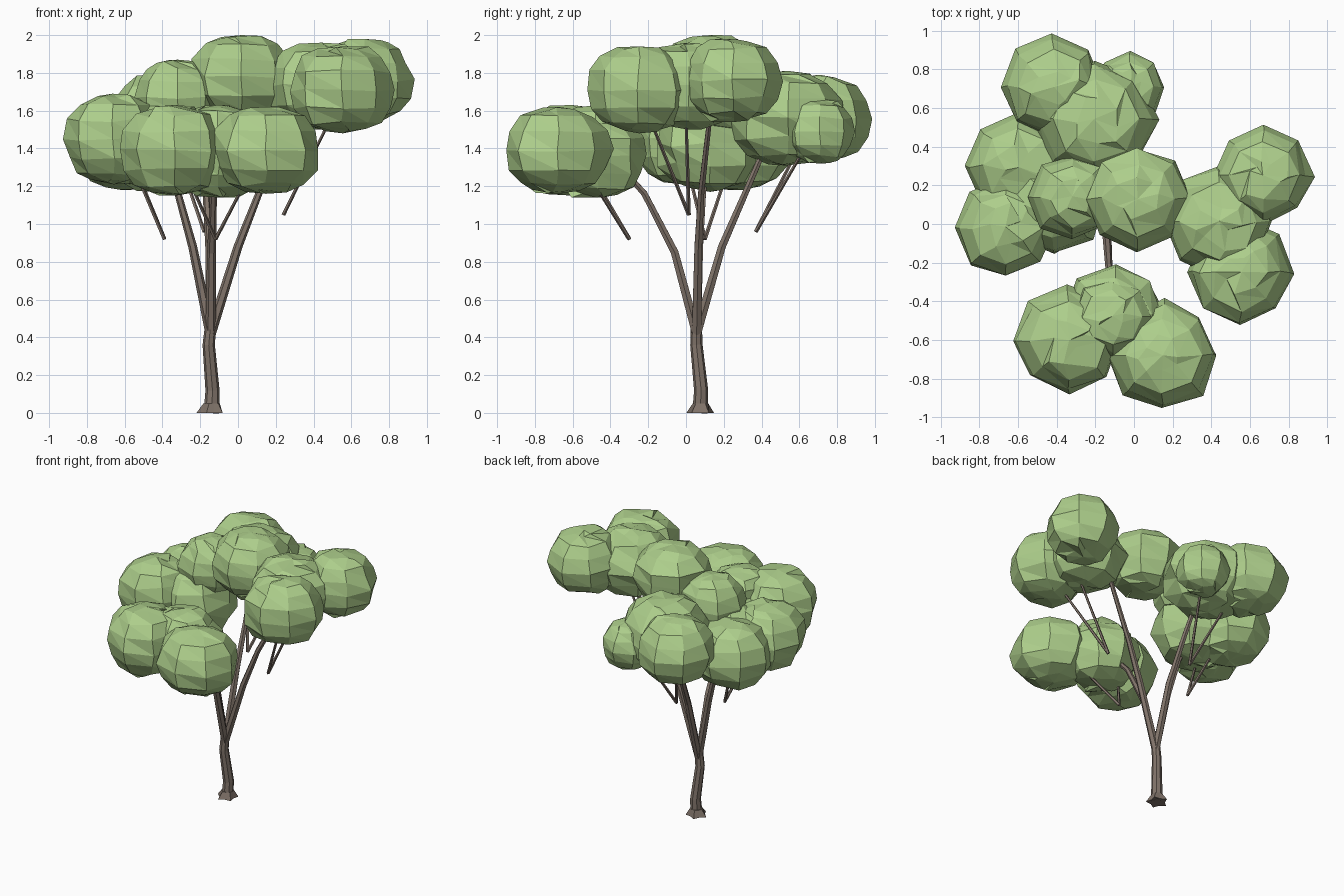
import bpy, bmesh, math, random
from mathutils import Vector

cube = bpy.data.objects.get("Cube")
if cube:
    bpy.data.objects.remove(cube, do_unlink=True)
random.seed(7)


def material(name, rgb):
    m = bpy.data.materials.new(name)
    m.use_nodes = True
    m.diffuse_color = (*rgb, 1)
    bsdf = next(n for n in m.node_tree.nodes if n.type == "BSDF_PRINCIPLED")
    bsdf.inputs["Base Color"].default_value = (*rgb, 1)
    bsdf.inputs["Roughness"].default_value = 0.9
    return m


LEAF = material("leaf green", (0.42, 0.62, 0.26))
BARK = material("bark brown", (0.22, 0.175, 0.145))


def add_mesh(name, bm, mat):
    mesh = bpy.data.meshes.new(name)
    bmesh.ops.recalc_face_normals(bm, faces=bm.faces)
    bm.to_mesh(mesh)
    bm.free()
    mesh.materials.append(mat)
    ob = bpy.data.objects.new(name, mesh)
    bpy.context.collection.objects.link(ob)


def limb(name, points, r0, r1, sides=6):
    """Tapered faceted tube along a path."""
    pts = [Vector(p) for p in points]
    bm = bmesh.new()
    rings = []
    for i, p in enumerate(pts):
        d = (pts[min(i + 1, len(pts) - 1)] - pts[max(i - 1, 0)]).normalized()
        u = Vector((0, 1, 0)).cross(d).normalized()
        v = d.cross(u)
        r = r0 + (r1 - r0) * i / (len(pts) - 1)
        rings.append([bm.verts.new(p + r * (math.cos(a) * u + math.sin(a) * v))
                      for a in (math.tau * k / sides for k in range(sides))])
    for a, b in zip(rings, rings[1:]):
        for k in range(sides):
            j = (k + 1) % sides
            bm.faces.new((a[k], a[j], b[j], b[k]))
    bm.faces.new(rings[0])
    bm.faces.new(rings[-1])
    add_mesh(name, bm, BARK)


def clump(name, x, y, z, r, h):
    """Rough ball of leaves with a crumpled ring around each pole."""
    bm = bmesh.new()
    bmesh.ops.create_uvsphere(bm, u_segments=8, v_segments=8, radius=1)
    for v in bm.verts:
        c = v.co
        height = abs(c.z)
        near_pole = 0.8 < height < 0.99
        k = random.uniform(0.95, 1.06)
        wobble = 0.15 if near_pole else 0.03
        c.x = c.x * k + random.uniform(-wobble, wobble)
        c.y = c.y * k + random.uniform(-wobble, wobble)
        drop = random.uniform(0, 0.12) if near_pole else 0
        c.z = math.copysign(min(height * 1.1, 1) - drop, c.z)
        if height < 0.8:
            c.z += random.uniform(-0.05, 0.05)
        v.co = (x + c.x * r, y + c.y * r, z + c.z * h)
    bmesh.ops.triangulate(bm, faces=bm.faces, quad_method="FIXED")
    add_mesh(name, bm, LEAF)


# Trunk and flared roots
limb("trunk", [(-0.14, 0.075, 0.0), (-0.135, 0.08, 0.12), (-0.155, 0.055, 0.36),
               (-0.14, 0.055, 0.52)], 0.042, 0.028, 8)
bm = bmesh.new()
low, high = [], []
for k in range(10):
    a = math.tau * k / 10
    spread = 0.077 if k % 2 else 0.052
    low.append(bm.verts.new((-0.143 + spread * math.cos(a), 0.075 + spread * math.sin(a), 0)))
    high.append(bm.verts.new((-0.14 + 0.043 * math.cos(a), 0.077 + 0.043 * math.sin(a), 0.05)))
for k in range(10):
    j = (k + 1) % 10
    bm.faces.new((low[k], low[j], high[j], high[k]))
bm.faces.new(low)
bm.faces.new(high)
add_mesh("root_flare", bm, BARK)

# Main branches fan out from the top of the trunk
fork = (-0.145, 0.056, 0.42)
branches = {
    "front": [(-0.14, -0.06, 0.85), (-0.13, -0.22, 1.16), (-0.11, -0.38, 1.34)],
    "back": [(-0.15, 0.19, 0.88), (-0.17, 0.33, 1.2), (-0.2, 0.46, 1.5)],
    "left": [(0.0, 0.065, 0.88), (0.11, 0.08, 1.16), (0.34, 0.13, 1.6)],
    "right": [(-0.24, 0.07, 0.88), (-0.32, 0.09, 1.17), (-0.42, 0.13, 1.42)],
}
for side, path in branches.items():
    limb(side + "_branch", [fork] + path, 0.028, 0.014)

# Paired twigs reaching into the outer leaf clumps
twigs = {
    "front": ((-0.12, -0.3, 0.92), (-0.29, -0.52, 1.3), (0.08, -0.54, 1.3)),
    "back": ((-0.18, 0.37, 0.96), (-0.35, 0.62, 1.45), (-0.06, 0.64, 1.42)),
    "left": ((0.24, 0.015, 1.05), (0.5, -0.2, 1.58), (0.5, 0.0, 1.58)),
    "right": ((-0.39, 0.1, 0.92), (-0.57, 0.0, 1.34), (-0.56, 0.24, 1.34)),
}
for side, (start, *ends) in twigs.items():
    for i, end in enumerate(ends, 1):
        limb(f"{side}_twig_{i}", [start, end], 0.011, 0.008, 5)

# Leaf clumps: centre, radius, half height
clumps = {
    "back": [(-0.20, 0.54, 1.56, 0.31, 0.25), (-0.42, 0.71, 1.56, 0.27, 0.23),
             (-0.02, 0.71, 1.49, 0.18, 0.17)],
    "right": [(-0.42, 0.12, 1.42, 0.28, 0.25), (-0.60, 0.30, 1.42, 0.27, 0.24),
              (-0.66, -0.02, 1.45, 0.26, 0.24)],
    "left": [(0.44, 0.01, 1.73, 0.28, 0.23), (0.67, 0.25, 1.76, 0.25, 0.22),
             (0.55, -0.25, 1.71, 0.28, 0.23)],
    "front": [(-0.10, -0.47, 1.36, 0.26, 0.22), (-0.34, -0.60, 1.39, 0.28, 0.24),
              (0.15, -0.68, 1.39, 0.28, 0.23), (-0.11, -0.48, 1.47, 0.21, 0.16)],
    "top": [(0.02, 0.13, 1.78, 0.27, 0.22), (-0.32, 0.14, 1.67, 0.22, 0.20)],
}
for side, group in clumps.items():
    for i, c in enumerate(group, 1):
        clump(f"{side}_leaf_clump_{i}", *c)
